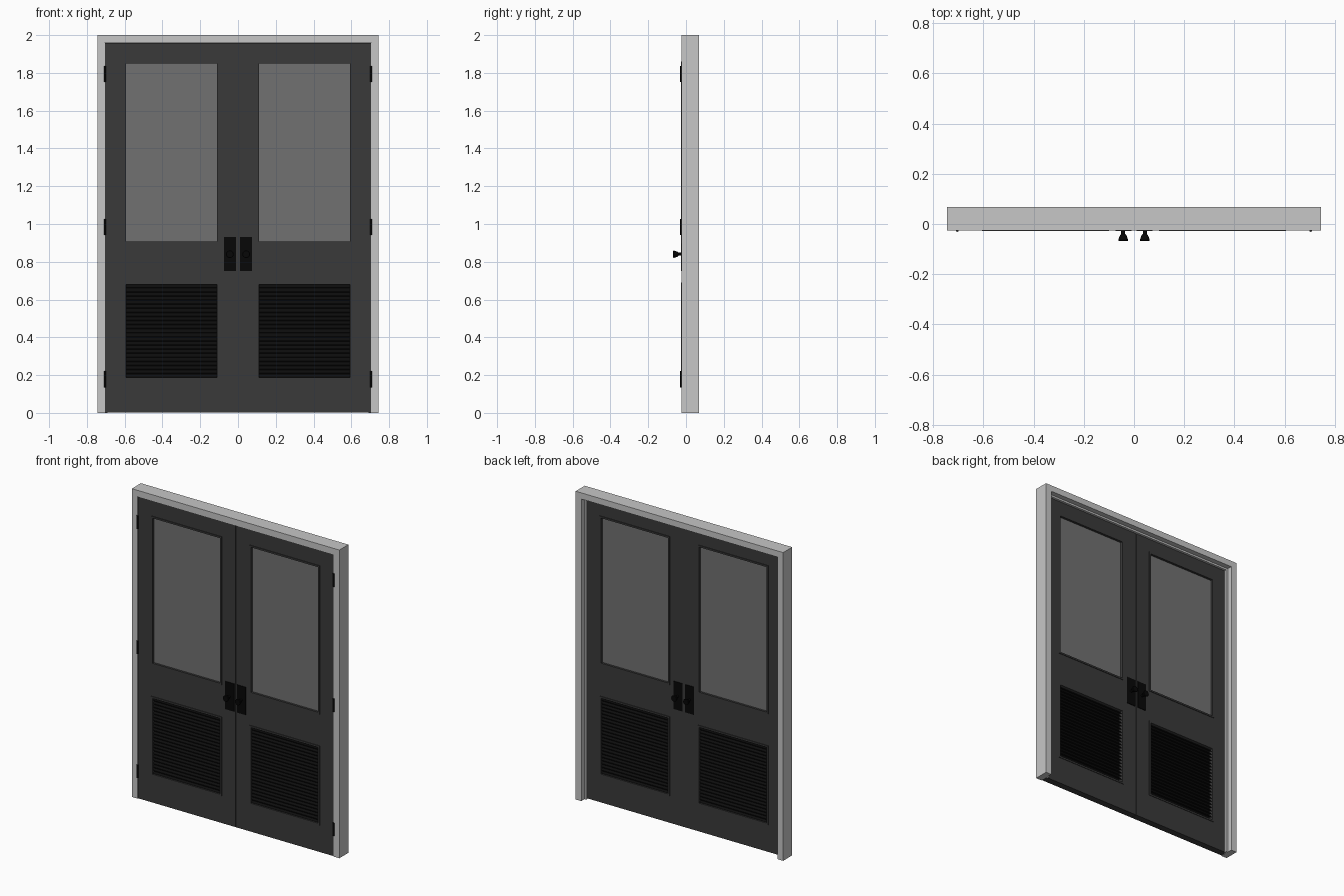
import bpy, bmesh, math
from mathutils import Matrix

cube = bpy.data.objects.get("Cube")
if cube:
    bpy.data.objects.remove(cube, do_unlink=True)


def material(name, value):
    m = bpy.data.materials.new(name)
    m.use_nodes = True
    colour = (value, value, value, 1)
    m.diffuse_color = colour
    node = m.node_tree.nodes["Principled BSDF"]
    node.inputs["Base Color"].default_value = colour
    node.inputs["Roughness"].default_value = 0.6
    return m


pale = material("pale grey frame", 0.57)
charcoal = material("charcoal door", 0.042)
glass = material("grey glass", 0.165)
louvre = material("black louvre", 0.004)
metal = material("black metal", 0.002)


def finish(name, bm, mat):
    bmesh.ops.recalc_face_normals(bm, faces=bm.faces)
    mesh = bpy.data.meshes.new(name)
    bm.to_mesh(mesh)
    bm.free()
    mesh.materials.append(mat)
    ob = bpy.data.objects.new(name, mesh)
    bpy.context.collection.objects.link(ob)
    return ob


def add_box(bm, x0, x1, y0, y1, z0, z1):
    size = Matrix.Diagonal((x1 - x0, y1 - y0, z1 - z0, 1))
    centre = Matrix.Translation(((x0 + x1) / 2, (y0 + y1) / 2, (z0 + z1) / 2))
    bmesh.ops.create_cube(bm, size=1, matrix=centre @ size)


def add_prism(bm, outline, place, sweep):
    face = bm.faces.new([bm.verts.new(place(a, b)) for a, b in outline])
    out = bmesh.ops.extrude_face_region(bm, geom=[face])
    verts = [v for v in out["geom"] if isinstance(v, bmesh.types.BMVert)]
    bmesh.ops.translate(bm, verts=verts, vec=sweep)


def add_ring(bm, x0, x1, y0, y1, z0, z1, w):
    """Rectangular border of width w growing outward from an opening."""
    for a, b in ((x0 - w, x0), (x1, x1 + w)):
        add_box(bm, a, b, y0, y1, z0 - w, z1 + w)
    for a, b in ((z0 - w, z0), (z1, z1 + w)):
        add_box(bm, x0, x1, y0, y1, a, b)


def mirrored(ob):
    mod = ob.modifiers.new("mirror", "MIRROR")
    mod.use_mirror_merge = False
    return ob


# Main dimensions
HALF, TOP = 0.745, 2.0
IN_X, IN_Z = 0.704, 1.96
FRONT, BACK = -0.025, 0.068
DOOR_F, DOOR_B = -0.023, 0.02
X0, X1 = 0.108, 0.597
GLASS_Z = (0.905, 1.852)
VENT_Z = (0.185, 0.683)


# Frame and its inner stop, each an upside-down U
def arch(name, xo, zo, xi, zi, y0, y1):
    outline = [(-xo, 0), (-xo, zo), (xo, zo), (xo, 0),
               (xi, 0), (xi, zi), (-xi, zi), (-xi, 0)]
    bm = bmesh.new()
    add_prism(bm, outline, lambda x, z: (x, y0, z), (0, y1 - y0, 0))
    return finish(name, bm, pale)


arch("door_frame", HALF, TOP, IN_X, IN_Z, FRONT, BACK)
arch("door_stop", IN_X, IN_Z, IN_X - 0.012, IN_Z - 0.012, DOOR_B, DOOR_B + 0.015)

# Door leaf: two stiles and three rails
bm = bmesh.new()
for a, b in ((0.001, X0), (X1, IN_X - 0.001)):
    add_box(bm, a, b, DOOR_F, DOOR_B, 0.002, IN_Z - 0.001)
for a, b in ((0.002, VENT_Z[0]), (VENT_Z[1], GLASS_Z[0]), (GLASS_Z[1], IN_Z - 0.001)):
    add_box(bm, X0, X1, DOOR_F, DOOR_B, a, b)
mirrored(finish("door_leaves", bm, charcoal))

# Raised mouldings round the openings, on both faces
bm = bmesh.new()
for z0, z1 in (GLASS_Z, VENT_Z):
    for y0, y1 in ((DOOR_F - 0.004, DOOR_F + 0.004), (DOOR_B - 0.004, DOOR_B + 0.004)):
        add_ring(bm, X0 + 0.003, X1 - 0.003, y0, y1, z0 + 0.003, z1 - 0.003, 0.011)
mirrored(finish("opening_mouldings", bm, charcoal))

# Glass panes
bm = bmesh.new()
add_box(bm, X0, X1, -0.008, 0.005, *GLASS_Z)
mirrored(finish("glass_panes", bm, glass))

# Louvre slats, each an inverted V across the opening
bm = bmesh.new()
mid = (DOOR_F + DOOR_B) / 2
depth, drop, thick, count = 0.017, 0.018, 0.005, 23
pitch = (VENT_Z[1] - VENT_Z[0]) / count
for i in range(count):
    z = VENT_Z[0] + pitch * (i + 1)
    chevron = [(-depth, z - drop), (0, z), (depth, z - drop),
               (depth, z - drop - thick), (0, z - thick), (-depth, z - drop - thick)]
    add_prism(bm, chevron, lambda y, z: (X0, mid + y, z), (X1 - X0, 0, 0))
mirrored(finish("louvre_slats", bm, louvre))

# Handle plates on both faces
bm = bmesh.new()
for y0, y1 in ((DOOR_F - 0.004, DOOR_F), (DOOR_B, DOOR_B + 0.004)):
    add_box(bm, 0.01, 0.073, y0, y1, 0.75, 0.93)
mirrored(finish("handle_plates", bm, metal))

# Flared knobs, turned from a profile of (radius, distance from door)
profile = [(0.008, 0), (0.008, 0.016), (0.013, 0.022), (0.02, 0.041), (0.018, 0.045)]
SIDES = 24
for name, face, way in (("front_knobs", DOOR_F, -1), ("back_knobs", DOOR_B, 1)):
    bm = bmesh.new()
    rings = []
    for r, d in profile:
        rings.append([bm.verts.new((0.043 + r * math.cos(t), face + way * d, 0.84 + r * math.sin(t)))
                      for t in (math.tau * i / SIDES for i in range(SIDES))])
    for lower, upper in zip(rings, rings[1:]):
        for i in range(SIDES):
            j = (i + 1) % SIDES
            bm.faces.new((lower[i], lower[j], upper[j], upper[i]))
    bm.faces.new(rings[0])
    bm.faces.new(rings[-1])
    knob = mirrored(finish(name, bm, metal))
    bpy.ops.object.select_all(action="DESELECT")
    knob.select_set(True)
    bpy.context.view_layer.objects.active = knob
    bpy.ops.object.shade_smooth_by_angle(angle=math.radians(30))

# Hinge barrels
bm = bmesh.new()
for z in (0.178, 0.983, 1.795):
    bmesh.ops.create_cone(bm, cap_ends=True, segments=12, radius1=0.006, radius2=0.006,
                          depth=0.085, matrix=Matrix.Translation((IN_X, FRONT, z)))
mirrored(finish("hinges", bm, metal))
